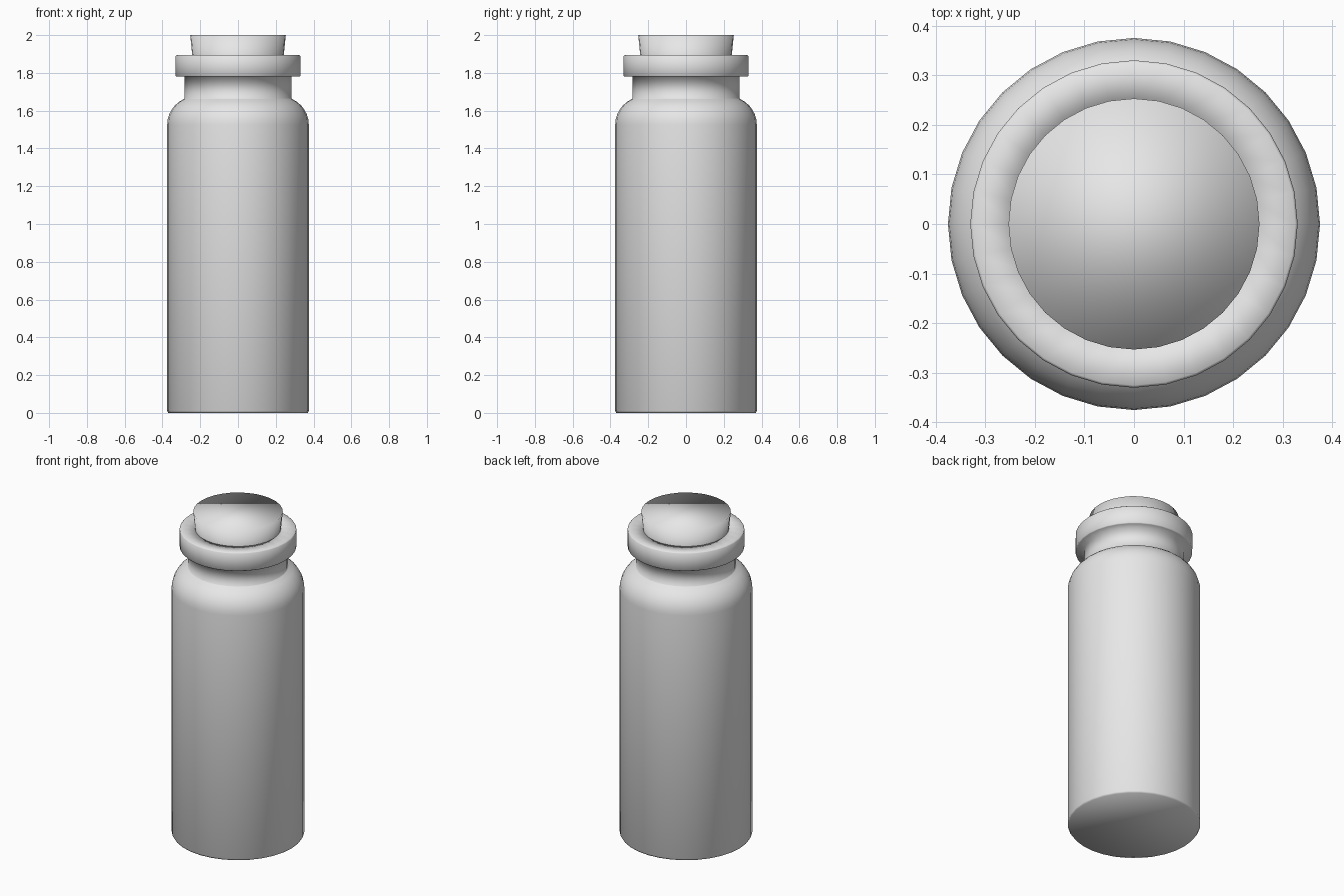
import bpy, bmesh, math

if "Cube" in bpy.data.objects:
    bpy.data.objects.remove(bpy.data.objects["Cube"])

SIDES = 32


def material(name, rgb):
    m = bpy.data.materials.new(name)
    m.diffuse_color = (*rgb, 1.0)
    m.use_nodes = True
    m.node_tree.nodes["Principled BSDF"].inputs["Base Color"].default_value = m.diffuse_color
    return m


def lathe(name, profile, mat, sharp_angle=None):
    """Revolve (radius, z) points from bottom to top and cap both ends."""
    bm = bmesh.new()
    rings = []
    for r, z in profile:
        rings.append([bm.verts.new((r * math.cos(2 * math.pi * i / SIDES),
                                    r * math.sin(2 * math.pi * i / SIDES), z))
                      for i in range(SIDES)])
    for a, b in zip(rings, rings[1:]):
        for i in range(SIDES):
            j = (i + 1) % SIDES
            bm.faces.new((a[i], a[j], b[j], b[i]))
    bm.faces.new(list(reversed(rings[0])))
    bm.faces.new(rings[-1])
    for f in bm.faces:
        f.smooth = True
    if sharp_angle is not None:
        for e in bm.edges:
            if e.calc_face_angle(0) > math.radians(sharp_angle):
                e.smooth = False
    mesh = bpy.data.meshes.new(name)
    bm.to_mesh(mesh)
    bm.free()
    mesh.materials.append(mat)
    ob = bpy.data.objects.new(name, mesh)
    bpy.context.collection.objects.link(ob)
    return ob


grey = material("light grey", (0.8, 0.8, 0.8))

# Bottle: base edge, straight wall, rounded shoulder, neck and lip
shoulder = [(0.225 + 0.15 * math.cos(math.radians(a)),
             1.525 + 0.15 * math.sin(math.radians(a))) for a in range(0, 67, 11)]
bottle = [(0.369, 0.0), (0.375, 0.01)] + shoulder + [
    (0.282, 1.665), (0.282, 1.78),
    (0.325, 1.78), (0.33, 1.785),
    (0.33, 1.89), (0.325, 1.895),
    (0.243, 1.895), (0.225, 1.72)]
lathe("bottle", bottle, grey, 30)

# Stopper: tapered plug, smooth all over
lathe("stopper", [(0.226, 1.73), (0.253, 2.0)], grey)
